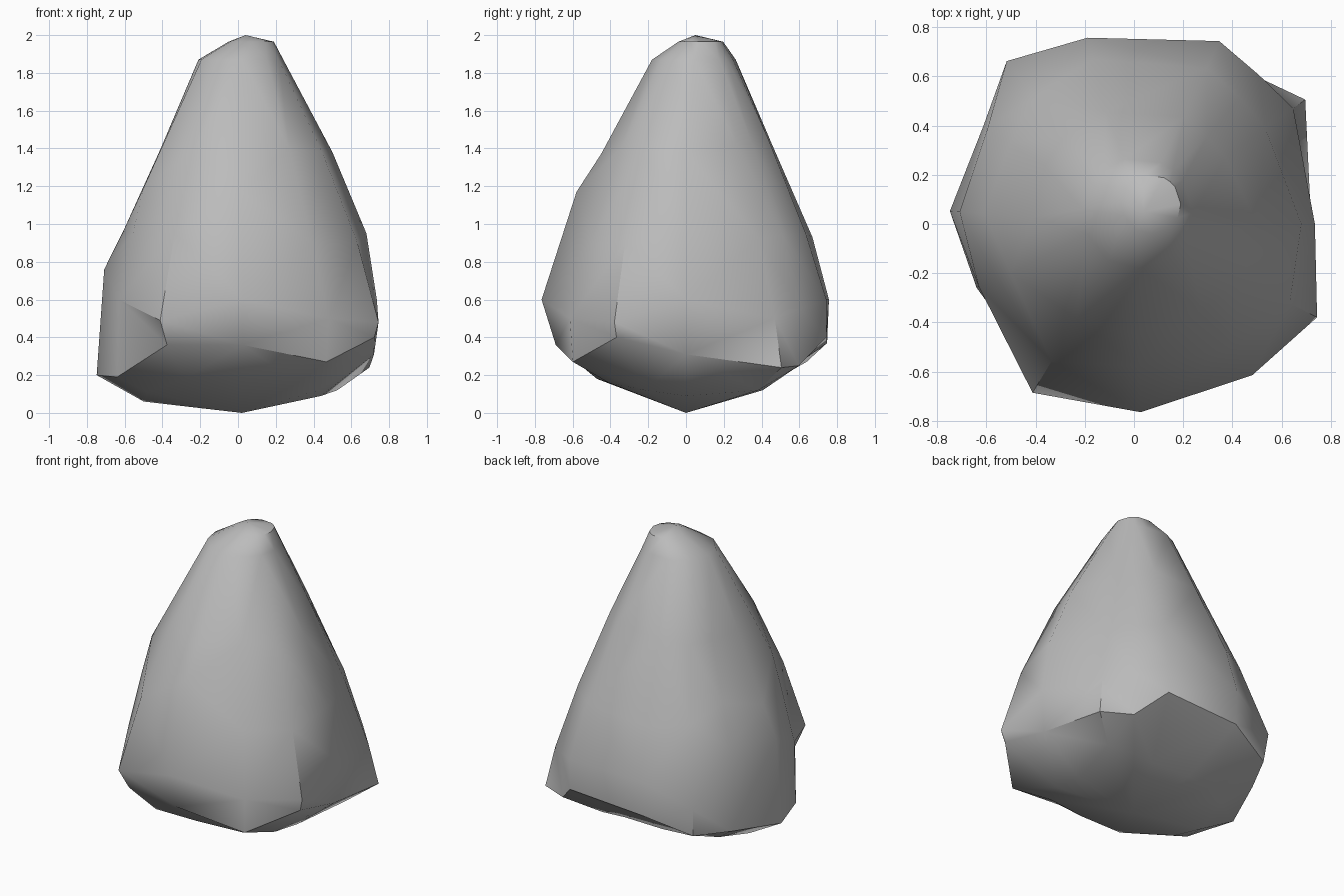
import bpy
import bmesh
import math

default_cube = bpy.data.objects.get("Cube")
if default_cube:
    bpy.data.objects.remove(default_cube, do_unlink=True)


def make_material(name, colour):
    material = bpy.data.materials.new(name)
    material.use_nodes = True
    material.diffuse_color = colour
    shader = material.node_tree.nodes["Principled BSDF"]
    shader.inputs["Base Color"].default_value = colour
    shader.inputs["Roughness"].default_value = 0.9
    return material


# Flank profiles around the stone: direction, then radius and height of
# the upper flank, waist, widest point, lower rim and underside
FLANKS = [
    (0, .5, 1.38, .68, .95, .735, .6, .72, .31, .44, .09),
    (36, .46, 1.42, .66, .92, .8, .5, .86, .24, .65, .12),
    (50, .46, 1.42, .67, .94, .79, .55, .78, .25, .53, .12),
    (65, .48, 1.45, .7, .95, .82, .6, .82, .4, .43, .12),
    (104, .47, 1.42, .69, .93, .78, .6, .77, .37, .41, .12),
    (128, .46, 1.4, .66, .95, .84, .46, .81, .27, .5, .13),
    (147, .43, 1.4, .6, 1.05, .71, .8, .73, .24, .54, .12),
    (176, .41, 1.4, .61, .96, .71, .76, .75, .2, .5, .06),
    (202, .54, 1.19, .6, .95, .68, .6, .69, .19, .52, .11),
    (239, .45, 1.4, .65, .95, .8, .49, .73, .36, .55, .18),
    (272, .45, 1.37, .58, 1.17, .765, .6, .69, .36, .47, .18),
    (308, .44, 1.4, .64, .9, .78, .5, .76, .27, .52, .16),
    (333, .5, 1.38, .71, .9, .835, .48, .81, .4, .48, .12),
]
# Rounded top: centre x and y, radius and height of its two rings
CROWN = [(.07, .08, .12, 1.965), (.015, .045, .225, 1.87)]


def add_profile(bm, flank):
    """Add one column of vertices running from the crown to the underside."""
    angle = math.radians(flank[0])
    across, along = math.cos(angle), math.sin(angle)
    column = []
    for x, y, radius, height in CROWN:
        column.append(bm.verts.new((x + radius * across,
                                    y + radius * along, height)))
    for radius, height in zip(flank[1::2], flank[2::2]):
        column.append(bm.verts.new((radius * across, radius * along, height)))
    return column


def build_rock():
    bm = bmesh.new()
    columns = [add_profile(bm, flank) for flank in FLANKS]
    peak = bm.verts.new((.04, .05, 2))
    foot = bm.verts.new((.02, 0, 0))

    # Skin neighbouring profiles, then close the peak and the foot
    for index, left in enumerate(columns):
        right = columns[(index + 1) % len(columns)]
        for level in range(len(left) - 1):
            bm.faces.new((left[level], left[level + 1],
                          right[level + 1], right[level]))
        bm.faces.new((peak, left[0], right[0]))
        bm.faces.new((foot, right[-1], left[-1]))

    # Irregular chipped triangles instead of regular quads
    bmesh.ops.triangulate(bm, faces=bm.faces[:], quad_method="SHORT_EDGE")
    bmesh.ops.recalc_face_normals(bm, faces=bm.faces[:])
    mesh = bpy.data.meshes.new("rock")
    bm.to_mesh(mesh)
    bm.free()
    rock = bpy.data.objects.new("rock", mesh)
    bpy.context.collection.objects.link(rock)
    return rock


# Rock body: soft facets with a crisp lower rim
rock = build_rock()
rock.data.materials.append(make_material("stone grey", (.5, .5, .5, 1)))
bpy.ops.object.select_all(action="DESELECT")
rock.select_set(True)
bpy.context.view_layer.objects.active = rock
bpy.ops.object.shade_smooth_by_angle(angle=math.radians(40))
